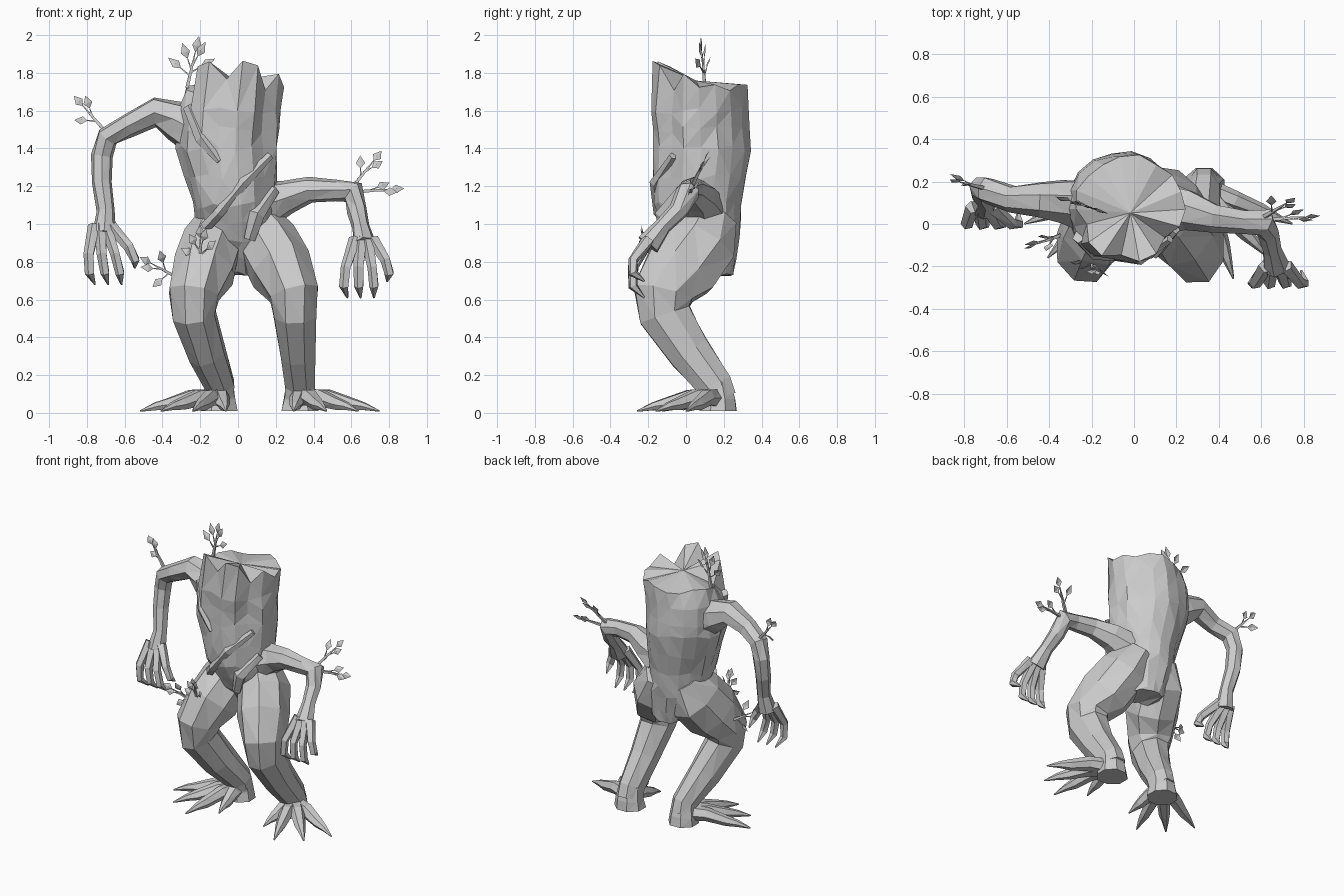
import bpy, bmesh, math, random
from mathutils import Vector, Matrix

random.seed(4)
if "Cube" in bpy.data.objects:
    bpy.data.objects.remove(bpy.data.objects["Cube"])

bark = bpy.data.materials.new("grey_bark")
bark.diffuse_color = (0.6, 0.6, 0.6, 1)
bark.use_nodes = True
bark.node_tree.nodes["Principled BSDF"].inputs["Base Color"].default_value = bark.diffuse_color

X, Y, Z = Matrix.Identity(3)


def finish(name, bm):
    """Turn a bmesh into a faceted, flat shaded bark object."""
    bmesh.ops.triangulate(bm, faces=bm.faces[:], quad_method='SHORT_EDGE')
    bmesh.ops.recalc_face_normals(bm, faces=bm.faces[:])
    mesh = bpy.data.meshes.new(name)
    bm.to_mesh(mesh)
    bm.free()
    mesh.materials.append(bark)
    obj = bpy.data.objects.new(name, mesh)
    bpy.context.collection.objects.link(obj)


def skin(bm, rings):
    """Bridge rings of vertices and cap both ends; returns the last cap."""
    count = len(rings[0])
    for low, high in zip(rings, rings[1:]):
        for i in range(count):
            j = (i + 1) % count
            bm.faces.new((low[i], low[j], high[j], high[i]))
    bm.faces.new(rings[0][::-1])
    return bm.faces.new(rings[-1])


def tube(bm, points, radii, sides=5, ref=X, depth=1.0, rough=0.08):
    """Tapered tube along points; depth stretches it across the ref axis."""
    points = [Vector(p) for p in points]
    last = len(points) - 1
    rings = []
    for k, (point, radius) in enumerate(zip(points, radii)):
        before = (point - points[max(k - 1, 0)]).normalized()
        after = (points[min(k + 1, last)] - point).normalized()
        along = (before + after).normalized()
        u = (ref - along * ref.dot(along)).normalized()
        v = along.cross(u) * depth
        ring = []
        for i in range(sides):
            angle = math.tau * (i + 0.5) / sides
            size = radius * random.uniform(1.05 - rough, 1.05 + rough)
            ring.append(bm.verts.new(point + (u * math.cos(angle) + v * math.sin(angle)) * size))
        rings.append(ring)
    skin(bm, rings)


def limb(name, points, radii, **options):
    bm = bmesh.new()
    tube(bm, points, radii, **options)
    finish(name, bm)


def leaf(bm, start, tip):
    """A thin stalk ending in a folded, pointed leaf."""
    direction = (tip - start).normalized()
    foot = start.lerp(tip, 0.4)
    tube(bm, [start, foot], [0.006, 0.003], sides=4, ref=Y)
    side = direction.cross(Z - 2 * Y).normalized() * 0.025
    middle = start.lerp(tip, 0.65)
    fold = side.cross(direction) * 0.3
    corners = [bm.verts.new(p) for p in (foot, middle + side, tip, middle - side)]
    centre = bm.verts.new(middle + fold)
    for i in range(4):
        bm.faces.new((corners[i - 1], corners[i], centre))


def twig(name, base, fork, leaves, spread, reach=0.14):
    """A stem with leaves alternating left and right, the last one straight on."""
    bm = bmesh.new()
    base, fork = Vector(base), Vector(fork)
    tube(bm, [base, base.lerp(fork, 0.5), fork], [0.012, 0.01, 0.007], sides=4, ref=Y)
    for i in range(leaves):
        share = i / (leaves - 1)
        sign = (-1) ** i
        turn = Matrix.Rotation(-sign * spread * (1 - share), 3, 'Y')
        direction = turn @ (fork - base).normalized() + Y * sign * 0.3 * (1 - share)
        start = base.lerp(fork, 0.5 + share / 2)
        leaf(bm, start, start + direction * reach)
    finish(name, bm)


def trunk():
    """Stump with a rim that rises to the front and splits into points."""
    levels = [  # z, centre x, centre y, radius x, radius y
        (0.74, 0.02, 0.15, 0.13, 0.1), (0.92, -0.01, 0.1, 0.2, 0.18),
        (1.1, -0.02, 0.06, 0.21, 0.23), (1.4, -0.06, 0.08, 0.27, 0.26),
        (1.6, -0.05, 0.07, 0.27, 0.26), (1.72, -0.02, 0.07, 0.26, 0.25)]
    loft = []
    for low, high in zip(levels, levels[1:]):
        loft += [low, [(a + b) / 2 for a, b in zip(low, high)]]
    loft[-1] = levels[-1]
    bm = bmesh.new()
    rings = []
    sides = 18
    for k, (z, cx, cy, rx, ry) in enumerate(loft):
        at_rim = k == len(loft) - 1
        ring = []
        for i in range(sides):
            angle = math.tau * i / sides
            front = max(0, -math.sin(angle))
            split = front > 0 and i % 3 == 1
            size = random.uniform(0.96, 1.04) - split * max(0, z - 1.2) * 0.3
            height = z + random.uniform(-0.02, 0.02)
            if at_rim:
                height += 0.16 * front - 0.1 * split
            ring.append(bm.verts.new((cx + rx * size * math.cos(angle),
                                      cy + ry * size * math.sin(angle), height)))
        rings.append(ring)
    cap = skin(bm, rings)
    bmesh.ops.poke(bm, faces=[cap])
    finish("trunk", bm)


def leg(side, hip, knee, ankle):
    """Bent leg, flared heel and root toes, placed by three x positions."""
    out = 1 if ankle > 0 else -1
    limb(side + "_leg",
         [(hip, 0.14, 1.04), ((hip * 2 + knee) / 3, 0.08, 0.9), ((hip + knee * 2) / 3, -0.03, 0.76),
          (knee, -0.12, 0.63), (knee, -0.11, 0.52), ((knee + ankle) / 2, 0.02, 0.32),
          (ankle, 0.15, 0.15), (ankle, 0.17, 0.08)],
         [0.11, 0.155, 0.16, 0.135, 0.115, 0.095, 0.08, 0.08], sides=8, depth=1.2, rough=0.05)
    limb(side + "_heel", [(ankle, 0.17, 0.01), (ankle, 0.17, 0.07), (ankle, 0.16, 0.16)],
         [0.1, 0.09, 0.075], sides=8, rough=0.04)
    bm = bmesh.new()
    for i in range(4):
        angle = math.radians(25 * i + 22)
        length = 0.3 if i == 3 else 0.45
        ray = Vector((out * math.cos(angle), -math.sin(angle), 0)) * length
        heel = Vector((ankle, 0.17, 0))
        tube(bm, [heel + ray * share + Z * height for share, height in
                  ((0.05, 0.08), (0.35, 0.08), (0.65, 0.045), (0.8, 0.035), (1, 0.01))],
             [0.05, 0.045, 0.034, 0.022, 0.004], sides=6, ref=Z)
    finish(side + "_toes", bm)


def hand(side, palm, lean):
    """Four hooked fingers fanned across the palm; the last is a short thumb."""
    bm = bmesh.new()
    for i in range(4):
        fan = i - 1.5
        length = 0.7 if i == 3 else 1
        joints = [Vector(palm) + X * (fan * spread + lean * drop) - Y * forward - Z * drop * length
                  for spread, forward, drop in
                  ((0.03, 0, -0.02), (0.07, 0.08, 0.13), (0.08, 0.08, 0.23), (0.07, 0.02, 0.29))]
        tube(bm, joints, [0.034, 0.027, 0.025, 0.005])
    finish(side + "_fingers", bm)


trunk()

# Raised bark ridges sweeping across the chest
limb("upper_bark_ridge", [(-0.26, -0.06, 1.62), (-0.19, -0.13, 1.45), (-0.1, -0.16, 1.33)],
     [0.03, 0.035, 0.015], ref=Y)
limb("lower_bark_ridge", [(0.17, -0.07, 1.36), (0.03, -0.16, 1.22), (-0.1, -0.14, 1.06), (-0.22, -0.02, 0.93)],
     [0.02, 0.03, 0.03, 0.03], ref=Y)
limb("side_bark_ridge", [(0.19, -0.02, 1.18), (0.1, -0.12, 1.05), (0.06, -0.1, 0.92)],
     [0.03, 0.04, 0.03], ref=Y)

leg("left", 0.08, 0.3, 0.33)
leg("right", -0.09, -0.23, -0.1)

# Arms: the right one from a high shoulder, the left one from the waist
limb("right_arm",
     [(-0.2, 0.08, 1.48), (-0.33, 0.11, 1.55), (-0.44, 0.12, 1.59), (-0.58, 0.12, 1.52), (-0.69, 0.16, 1.46),
      (-0.72, 0.17, 1.36), (-0.72, 0.15, 1.22), (-0.7, 0.11, 1.07), (-0.71, 0.08, 0.95)],
     [0.12, 0.1, 0.08, 0.06, 0.06, 0.055, 0.05, 0.045, 0.06], sides=7, ref=Y)
limb("left_arm",
     [(0.14, 0.08, 1.1), (0.26, 0.07, 1.14), (0.38, 0.03, 1.18), (0.52, 0.01, 1.18), (0.61, 0.01, 1.17),
      (0.63, -0.04, 1.07), (0.65, -0.12, 0.99), (0.67, -0.2, 0.89)],
     [0.12, 0.09, 0.065, 0.055, 0.06, 0.05, 0.045, 0.06], sides=7, ref=Y)
hand("right", (-0.71, 0.08, 0.97), 0.2)
hand("left", (0.67, -0.2, 0.9), 0.05)

# Leafy twigs sprouting from the rim, the elbows and the right thigh
twig("rim_twig", (-0.27, 0.1, 1.72), (-0.24, 0.09, 1.85), leaves=5, spread=1.1, reach=0.15)
twig("right_elbow_twig", (-0.71, 0.17, 1.5), (-0.79, 0.19, 1.59), leaves=3, spread=0.8, reach=0.12)
twig("left_elbow_upper_twig", (0.61, 0.03, 1.2), (0.69, 0.08, 1.3), leaves=3, spread=0.7, reach=0.12)
twig("left_elbow_lower_twig", (0.62, 0.02, 1.17), (0.76, 0.03, 1.18), leaves=3, spread=0.3, reach=0.12)
twig("thigh_side_twig", (-0.31, -0.04, 0.71), (-0.42, -0.08, 0.77), leaves=4, spread=1.2, reach=0.12)
twig("thigh_front_twig", (-0.2, -0.16, 0.76), (-0.2, -0.2, 0.88), leaves=5, spread=1.1, reach=0.12)
